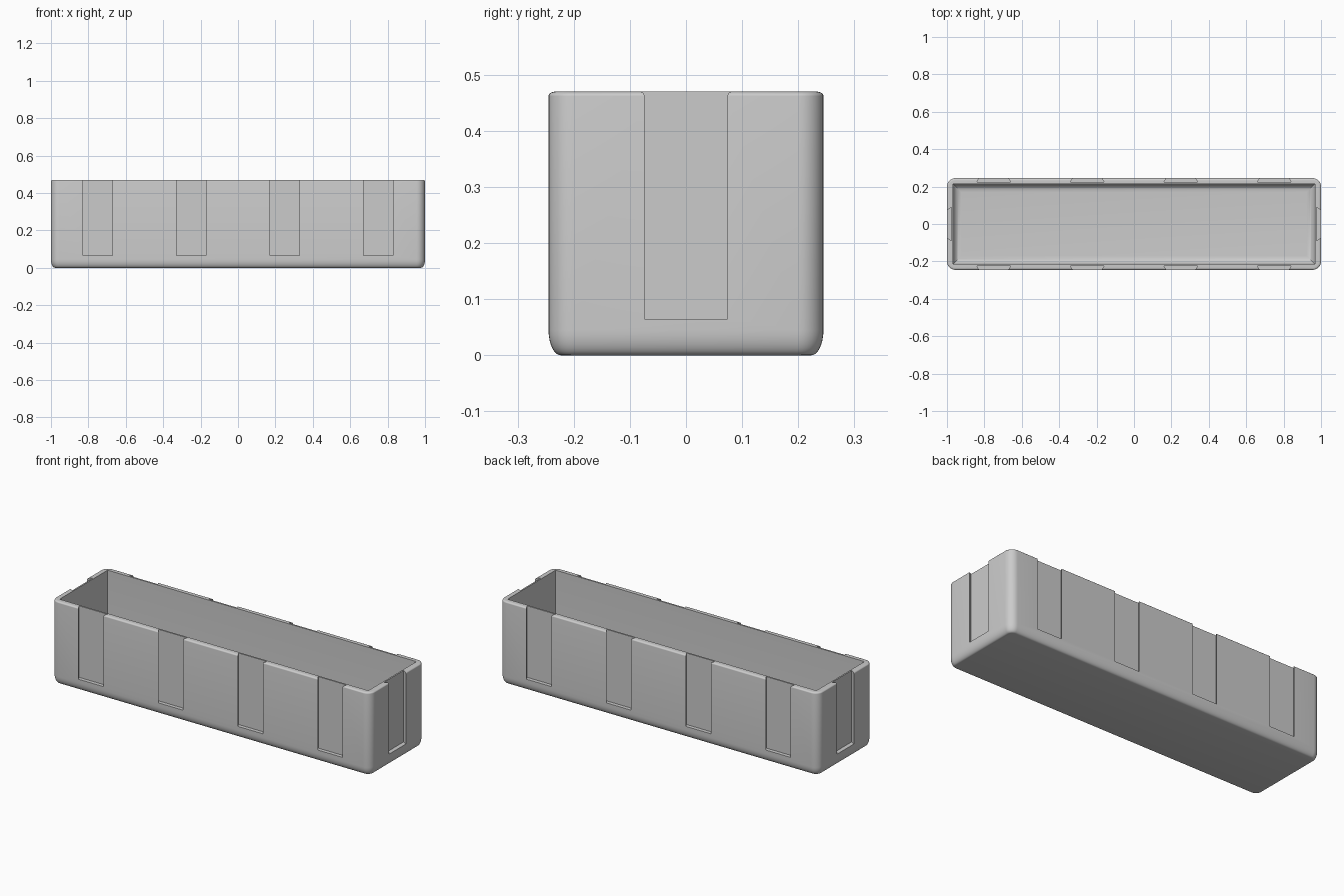
import bpy, bmesh
from math import sin, cos, pi, radians

HX, HY, H = 1.0, 0.245, 0.47      # half length, half width, height
WALL, FLOOR, CORNER = 0.032, 0.03, 0.045

if "Cube" in bpy.data.objects:
    bpy.data.objects.remove(bpy.data.objects["Cube"])

grey = bpy.data.materials.new("plain_grey")
grey.use_nodes = True
colour = (0.6, 0.6, 0.6, 1)
grey.diffuse_color = colour
grey.node_tree.nodes["Principled BSDF"].inputs["Base Color"].default_value = colour


def loft(name, rings):
    """Solid skinned over a stack of closed rings with capped ends."""
    bm = bmesh.new()
    loops = [[bm.verts.new(p) for p in ring] for ring in rings]
    n = len(loops[0])
    for a, b in zip(loops, loops[1:]):
        for i in range(n):
            j = (i + 1) % n
            bm.faces.new((a[i], a[j], b[j], b[i]))
    bm.faces.new(loops[0][::-1])
    bm.faces.new(loops[-1])
    bmesh.ops.recalc_face_normals(bm, faces=bm.faces)
    mesh = bpy.data.meshes.new(name)
    bm.to_mesh(mesh)
    bm.free()
    mesh.materials.append(grey)
    ob = bpy.data.objects.new(name, mesh)
    bpy.context.collection.objects.link(ob)
    return ob


def rounded_ring(inset, z, steps=8):
    r = CORNER - inset
    cx, cy = HX - CORNER, HY - CORNER
    pts = []
    for k, (sx, sy) in enumerate([(1, 1), (-1, 1), (-1, -1), (1, -1)]):
        for s in range(steps + 1):
            a = pi / 2 * (k + s / steps)
            pts.append((sx * cx + r * cos(a), sy * cy + r * sin(a), z))
    return pts


def square_ring(inset, z):
    x, y = HX - WALL - inset, HY - WALL + 0.002 - inset
    return [(x, y, z), (-x, y, z), (-x, -y, z), (x, -y, z)]


# Outer body: soft bottom edge and a slightly eased rim
quarter = [pi / 2 * i / 8 for i in range(9)]
body_rings = [rounded_ring(0.022 * (1 - sin(a)), 0.045 * (1 - cos(a))) for a in quarter]
body_rings += [rounded_ring(0.013 * (1 - cos(a)), H - 0.008 * (1 - sin(a))) for a in quarter]
box = loft("planter_box", body_rings)

# Cavity with a filleted floor
FILLET = 0.045
cavity_rings = [square_ring(FILLET * (1 - sin(a)), FLOOR + FILLET * (1 - cos(a))) for a in quarter]
cutters = [loft("cavity_cutter", cavity_rings + [square_ring(0, H + 0.1)])]


# Dovetail slots, wider at the back than at the face
def slot(name, centre, outward, half_open, half_back, depth):
    ox, oy = outward
    flare = (half_back - half_open) / depth
    section = []
    for d, w in [(0.02, half_open - flare * 0.02), (-depth, half_back)]:
        row = [(centre[0] + ox * d - oy * s * w, centre[1] + oy * d + ox * s * w) for s in (-1, 1)]
        section += row if d > 0 else row[::-1]
    return loft(name, [[(x, y, z) for x, y in section] for z in (0.065, H + 0.1)])


for side in (-1, 1):
    for x in (-0.75, -0.25, 0.25, 0.75):
        cutters.append(slot("side_slot_cutter", (x, side * HY), (0, side), 0.078, 0.09, 0.021))
    cutters.append(slot("end_slot_cutter", (side * HX, 0), (side, 0), 0.074, 0.09, 0.024))

for cutter in cutters:
    mod = box.modifiers.new(cutter.name, "BOOLEAN")
    mod.operation, mod.solver, mod.object = "DIFFERENCE", "EXACT", cutter

# Bake the cuts, then drop the cutters
bpy.context.view_layer.update()
evaluated = box.evaluated_get(bpy.context.evaluated_depsgraph_get())
final = bpy.data.meshes.new_from_object(evaluated)
box.modifiers.clear()
box.data = final
for cutter in cutters:
    bpy.data.objects.remove(cutter)

bpy.ops.object.select_all(action="DESELECT")
box.select_set(True)
bpy.context.view_layer.objects.active = box
bpy.ops.object.shade_smooth_by_angle(angle=radians(30))
